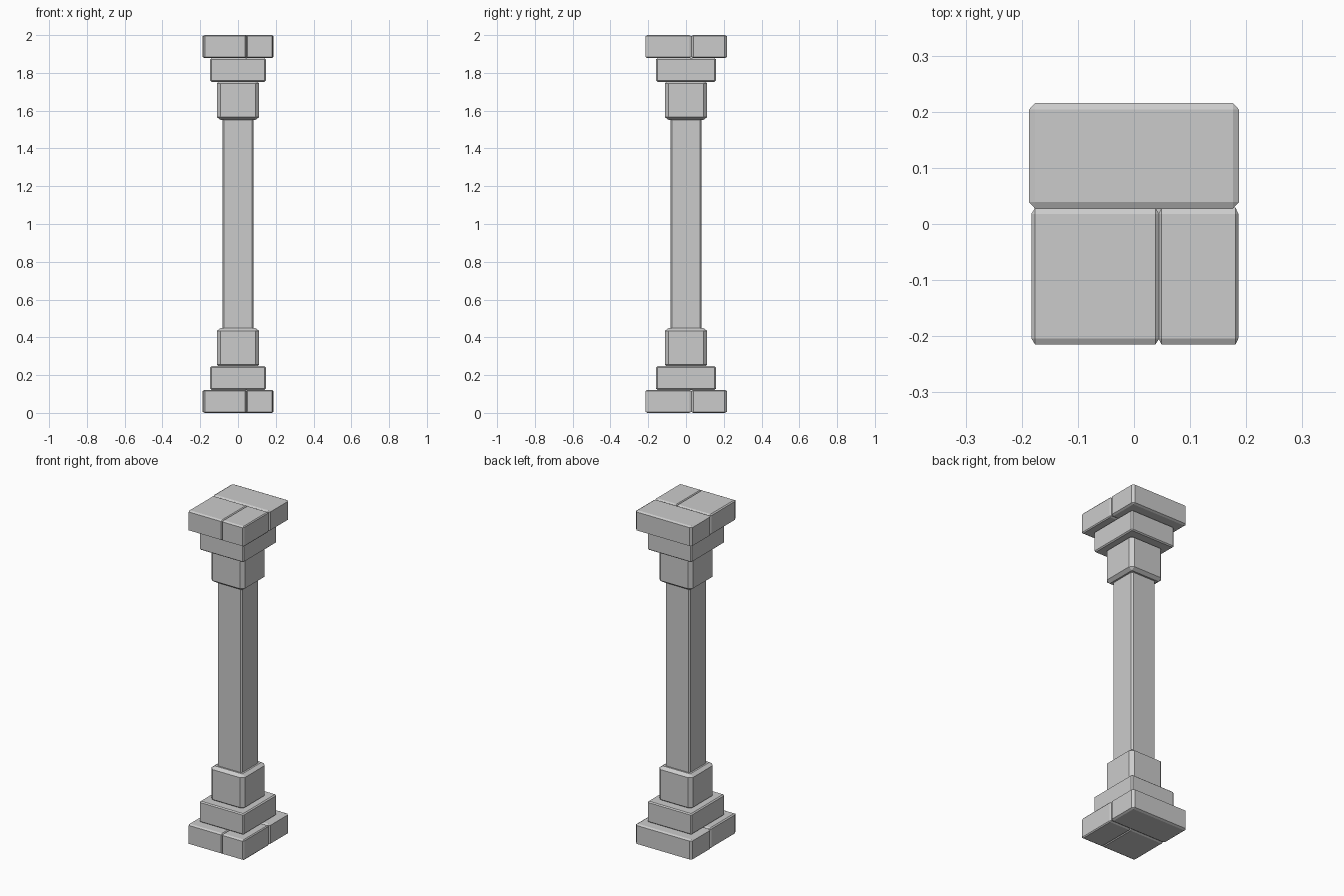
import bpy, bmesh
from mathutils import Vector

if "Cube" in bpy.data.objects:
    bpy.data.objects.remove(bpy.data.objects["Cube"])


def block(name, lo, hi, cut):
    """Chamfered block from lo to hi; cut is the chamfer depth per axis."""
    lo, hi, cut = Vector(lo), Vector(hi), Vector(cut)
    size, mid = hi - lo, (lo + hi) / 2
    bm = bmesh.new()
    # scale so that a uniform bevel becomes the per-axis chamfer
    bmesh.ops.create_cube(bm, size=1)
    for v in bm.verts:
        v.co = Vector(v.co[i] * size[i] / cut[i] for i in range(3))
    bmesh.ops.bevel(bm, geom=bm.edges[:], offset=1, segments=1,
                    affect='EDGES', profile=0.5, clamp_overlap=False)
    for v in bm.verts:
        v.co = Vector(v.co[i] * cut[i] for i in range(3)) + mid
    bmesh.ops.recalc_face_normals(bm, faces=bm.faces[:])
    mesh = bpy.data.meshes.new(name)
    bm.to_mesh(mesh)
    bm.free()
    ob = bpy.data.objects.new(name, mesh)
    bpy.context.collection.objects.link(ob)
    return ob


def mirrored_pair(name, lo, hi, cut):
    """Same block at the foot and, flipped, at the head of the column."""
    block("base_" + name, lo, hi, cut)
    block("capital_" + name, (lo[0], lo[1], 2 - hi[2]), (hi[0], hi[1], 2 - lo[2]), cut)


# Outer slabs: one wide stone at the back, two at the front
mirrored_pair("back_slab", (-0.187, 0.027, 0), (0.187, 0.216, 0.122), (0.011, 0.012, 0.006))
mirrored_pair("front_left_slab", (-0.183, -0.215, 0), (0.045, 0.029, 0.122), (0.007, 0.011, 0.006))
mirrored_pair("front_right_slab", (0.044, -0.215, 0), (0.186, 0.029, 0.122), (0.005, 0.011, 0.006))

# Stepped middle block and collar
mirrored_pair("step", (-0.147, -0.158, 0.122), (0.147, 0.158, 0.247), (0.007, 0.007, 0.006))
mirrored_pair("collar", (-0.112, -0.112, 0.240), (0.112, 0.112, 0.449), (0.02, 0.02, 0.015))

# Shaft
block("shaft", (-0.082, -0.082, 0.42), (0.082, 0.082, 1.58), (0.008, 0.008, 0.01))
